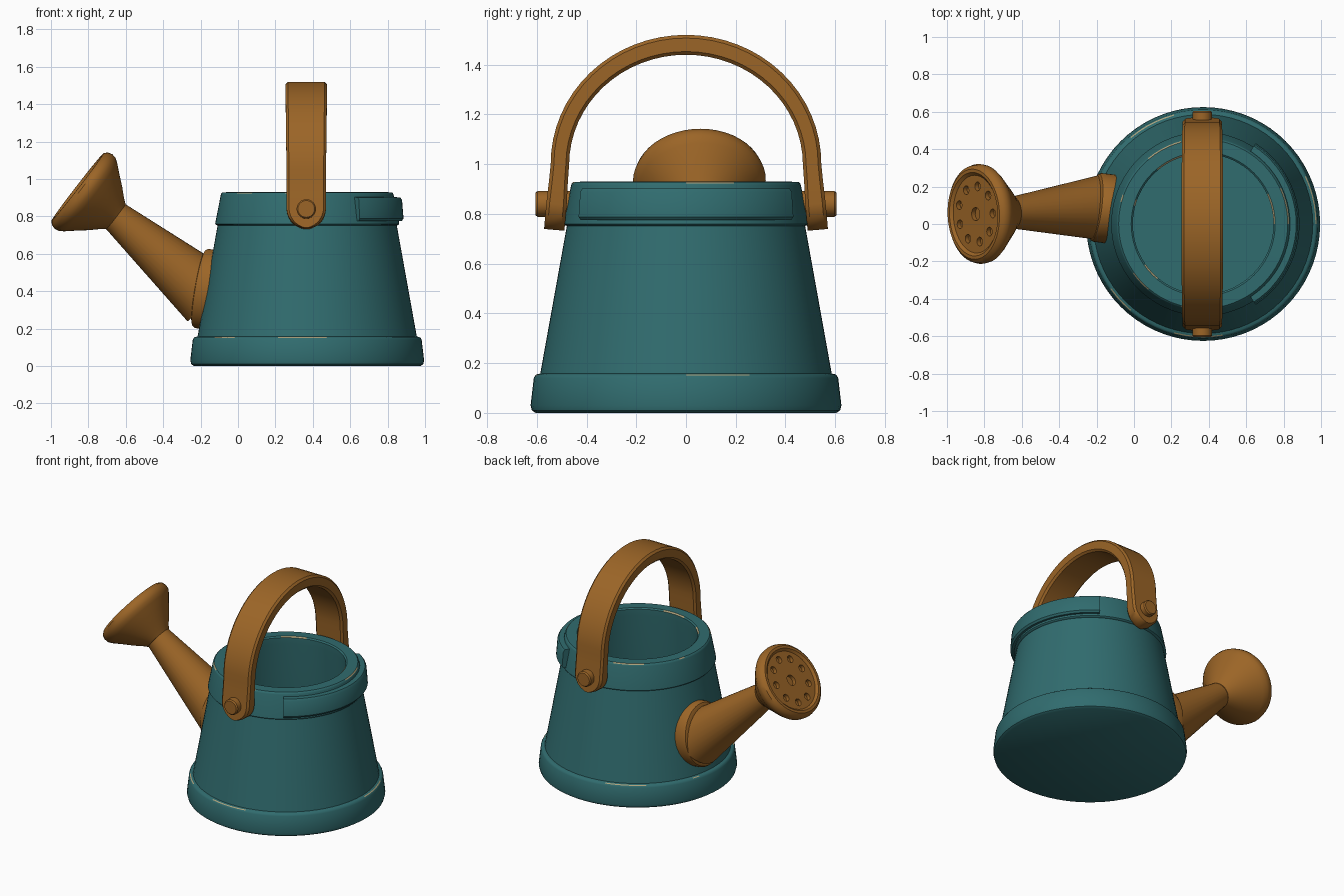
import bpy, bmesh, math
from mathutils import Vector

if "Cube" in bpy.data.objects:
    bpy.data.objects.remove(bpy.data.objects["Cube"])


def material(name, rgb):
    m = bpy.data.materials.new(name)
    m.diffuse_color = (*rgb, 1)
    m.use_nodes = True
    m.node_tree.nodes["Principled BSDF"].inputs["Base Color"].default_value = m.diffuse_color
    return m


TEAL = material("teal", (0.030, 0.150, 0.158))
BROWN = material("brown", (0.330, 0.130, 0.020))
TAN = material("worn tan", (0.42, 0.36, 0.20))
CX = 0.37  # centre of the can along x


def finish(ob, angle=35):
    ob.data.shade_smooth()
    ob.data.set_sharp_from_angle(angle=math.radians(angle))


def loft(name, rings, mat):
    """Bridge a list of equal closed loops and cap both ends."""
    bm = bmesh.new()
    loops = [[bm.verts.new(p) for p in ring] for ring in rings]
    n = len(rings[0])
    for a, b in zip(loops, loops[1:]):
        for i in range(n):
            j = (i + 1) % n
            bm.faces.new((a[i], a[j], b[j], b[i]))
    bm.faces.new(loops[0])
    bm.faces.new(loops[-1])
    bmesh.ops.recalc_face_normals(bm, faces=bm.faces)
    me = bpy.data.meshes.new(name)
    bm.to_mesh(me)
    bm.free()
    me.materials.append(mat)
    ob = bpy.data.objects.new(name, me)
    bpy.context.collection.objects.link(ob)
    finish(ob)
    return ob


def frame(d):
    """Axis, in-plane up direction and sideways direction."""
    d = Vector(d).normalized()
    u = Vector((1, 0, 0)) if abs(d.z) > 0.99 else Vector((0, 0, 1))
    u = (u - u.dot(d) * d).normalized()
    return d, u, d.cross(u)


def lathe(name, profile, origin, d, mat, n=48, su=1.0, sv=1.0):
    """Profile of (radius, distance along the axis)."""
    d, u, v = frame(d)
    o = Vector(origin)
    angles = [2 * math.pi * i / n for i in range(n)]
    rings = [[o + d * h + u * (r * su * math.cos(a)) + v * (r * sv * math.sin(a))
              for a in angles] for r, h in profile]
    return loft(name, rings, mat)


# Can body: base ring, tapered wall, rim and open inside
body = lathe("can_body", [
    (0.605, 0), (0.620, 0.010), (0.625, 0.03), (0.612, 0.140), (0.606, 0.151), (0.600, 0.155),
    (0.586, 0.158), (0.479, 0.752), (0.488, 0.755), (0.492, 0.760), (0.490, 0.772),
    (0.462, 0.915), (0.459, 0.923), (0.452, 0.929), (0.385, 0.930), (0.376, 0.922),
    (0.376, 0.88), (0.46, 0.10)], (CX, 0, 0), (0, 0, 1), TEAL, n=72)

# Worn stretches along the rim and base edges
body.data.materials.append(TAN)
for p in body.data.polygons:
    c = p.center
    a = math.atan2(c.y, c.x - CX)
    worn = math.sin(3 * a + 1) + math.sin(7 * a) > 0.7
    if worn and (abs(c.z - 0.926) < 0.002 or abs(c.z - 0.153) < 0.0012):
        p.material_index = 1

# Raised lip round the right side of the rim
lip = [(0.43, 0.775), (0.505, 0.775), (0.515, 0.788), (0.507, 0.888), (0.497, 0.902), (0.43, 0.904)]
arc = [math.radians(-57 + 114 * i / 24) for i in range(25)]
loft("rim_lip", [[(CX + r * math.cos(a), r * math.sin(a), z) for r, z in lip] for a in arc], TEAL)

# Arched handle: half path with rounded end, mirrored to the other side
HX, PIVOT = 0.365, 0.84
half = []  # y, z, half width, half thickness
for deg in (82, 70, 55, 40, 25, 10, 0):
    t = math.radians(deg)
    z = PIVOT - 0.105 * math.sin(t)
    half.append((0.53 - 0.09 * (z - 0.735), z, 0.105 * math.cos(t), 0.041))
half.append((0.513, 0.93, 0.105, 0.038))
for i in range(0, 17):
    t = math.pi / 2 * i / 16
    half.append((0.507 * math.cos(t), 1.0 + 0.48 * math.sin(t),
                 0.105 + 0.006 * math.sin(t), 0.037 + 0.003 * math.sin(t)))
path = half[:-1] + [(0, *half[-1][1:])] + [(-y, z, w, t) for y, z, w, t in reversed(half[:-1])]
rings = []
for i, (y, z, w, t) in enumerate(path):
    a, b = path[max(i - 1, 0)], path[min(i + 1, len(path) - 1)]
    out = Vector((0, b[1] - a[1], a[0] - b[0])).normalized()
    c = min(0.013, w * 0.5)
    section = [(w, t - c), (w - c, t), (c - w, t), (-w, t - c),
               (-w, c - t), (c - w, -t), (w - c, -t), (w, c - t)]
    rings.append([Vector((HX + s, y, z)) + out * k for s, k in section])
loft("handle", rings, BROWN)

# Pivot pegs
for side, label in ((-1, "front"), (1, "back")):
    lathe(label + "_pivot_peg", [(0.052, 0), (0.052, 0.137), (0.045, 0.145)],
          (HX, side * 0.46, PIVOT), (0, side, 0), BROWN, n=24)

# Spout collar and tapered spout
lathe("spout_collar", [(0.185, -0.07), (0.185, 0.03), (0.178, 0.043), (0.160, 0.05)],
      (-0.165, 0.085, 0.41), (-0.975, 0.12, 0.17), BROWN, su=1.16)
start, neck = Vector((-0.155, 0.088, 0.375)), Vector((-0.66, 0.06, 0.805))
spout_dir = neck - start
lathe("spout", [(0.178, 0), (0.083, spout_dir.length), (0.083, spout_dir.length + 0.03)],
      start, spout_dir, BROWN, n=32)

# Sprinkler head: flared bell with recessed face
rose_dir = (-0.79, -0.03, 0.61)
rose = lathe("sprinkler_head", [
    (0.085, -0.01), (0.105, 0.015), (0.150, 0.062), (0.195, 0.115), (0.235, 0.160),
    (0.253, 0.185), (0.257, 0.210), (0.250, 0.235), (0.232, 0.250), (0.215, 0.250),
    (0.200, 0.236)], neck, rose_dir, BROWN, su=0.98, sv=1.04)

# Sprinkler holes: one in the middle, nine around
d, u, v = frame(rose_dir)
bm = bmesh.new()
rot = d.to_track_quat('Z', 'Y').to_matrix().to_4x4()
spots = [(0, 0, 0.036)] + [(0.15 * math.cos(math.tau * i / 9), 0.15 * math.sin(math.tau * i / 9), 0.024)
                           for i in range(9)]
for a, b, r in spots:
    m = rot.copy()
    m.translation = neck + d * 0.236 + u * a + v * b
    bmesh.ops.create_cone(bm, cap_ends=True, segments=14, radius1=r, radius2=r, depth=0.05, matrix=m)
me = bpy.data.meshes.new("hole_cutter")
bm.to_mesh(me)
bm.free()
me.materials.append(BROWN)
cutter = bpy.data.objects.new("hole_cutter", me)
cutter.hide_render = True
bpy.context.collection.objects.link(cutter)
mod = rose.modifiers.new("holes", 'BOOLEAN')
mod.operation, mod.solver, mod.object = 'DIFFERENCE', 'EXACT', cutter
bpy.context.view_layer.objects.active = rose
bpy.ops.object.modifier_apply(modifier=mod.name)
bpy.data.objects.remove(cutter)
finish(rose)
